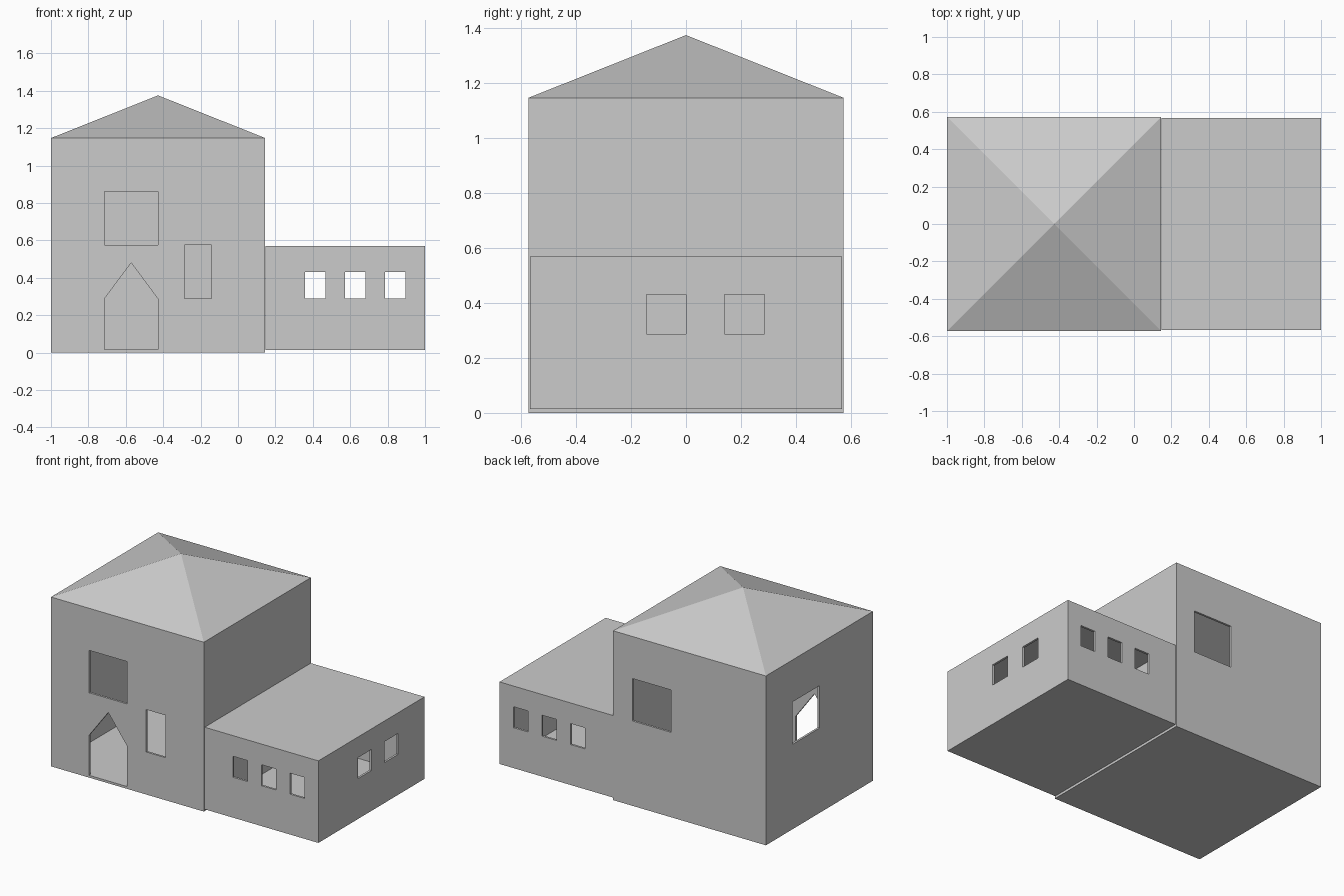
import bpy
import bmesh

if "Cube" in bpy.data.objects:
    bpy.data.objects.remove(bpy.data.objects["Cube"])

T = 0.0143          # wall thickness
E = 1.147           # eaves height of the main house
HX0, HX1, HY = -1.0, 0.1455, 0.573
APEX = 1.375


def add_loft(bm, rect, rings, flip=False):
    """Stack of (inset, z) rectangles joined into a closed skin."""
    x0, x1, y0, y1 = rect
    loops = []
    for d, z in rings:
        pts = [(x0 + d, y0 + d), (x1 - d, y0 + d), (x1 - d, y1 - d), (x0 + d, y1 - d)]
        loops.append([bm.verts.new((x, y, z)) for x, y in pts])
    faces = [bm.faces.new(loops[0][::-1]), bm.faces.new(loops[-1])]
    for a, b in zip(loops, loops[1:]):
        for i in range(4):
            j = (i + 1) % 4
            faces.append(bm.faces.new((a[i], a[j], b[j], b[i])))
    if flip:
        bmesh.ops.reverse_faces(bm, faces=faces)


def add_opening(bm, axis, pos, profile):
    """Prism through a wall at y=pos (axis 'y') or x=pos (axis 'x')."""
    def point(u, v, d):
        return (u, pos + d, v) if axis == 'y' else (pos + d, u, v)
    a = [bm.verts.new(point(u, v, -0.05)) for u, v in profile]
    b = [bm.verts.new(point(u, v, 0.05)) for u, v in profile]
    faces = [bm.faces.new(a), bm.faces.new(b[::-1])]
    n = len(profile)
    for i in range(n):
        j = (i + 1) % n
        faces.append(bm.faces.new((a[j], a[i], b[i], b[j])))
    bmesh.ops.recalc_face_normals(bm, faces=faces)


def box2d(u0, u1, v0, v1):
    return [(u0, v0), (u1, v0), (u1, v1), (u0, v1)]


def make_object(name, bm):
    mesh = bpy.data.meshes.new(name)
    bm.to_mesh(mesh)
    bm.free()
    ob = bpy.data.objects.new(name, mesh)
    bpy.context.collection.objects.link(ob)
    return ob


def cut_openings(ob, openings):
    bm = bmesh.new()
    for axis, pos, profile in openings:
        add_opening(bm, axis, pos, profile)
    cutter = make_object(ob.name + "_openings", bm)
    cutter.hide_render = True
    cutter.hide_viewport = False
    mod = ob.modifiers.new("openings", 'BOOLEAN')
    mod.operation = 'DIFFERENCE'
    mod.solver = 'EXACT'
    mod.object = cutter
    bpy.context.view_layer.objects.active = ob
    bpy.ops.object.modifier_apply(modifier=mod.name)
    bpy.data.objects.remove(cutter, do_unlink=True)


# Main house: open-topped walls with a floor
house = (HX0, HX1, -HY, HY)
bm = bmesh.new()
add_loft(bm, house, [(0, 0), (0, E), (T, E), (T, T)])
walls = make_object("house_walls", bm)
door = [(-0.714, 0.0155), (-0.429, 0.0155), (-0.429, 0.288), (-0.571, 0.48), (-0.714, 0.288)]
cut_openings(walls, [
    ('y', -HY, door),
    ('y', -HY, box2d(-0.714, -0.429, 0.575, 0.862)),   # upper front window
    ('y', -HY, box2d(-0.287, -0.143, 0.288, 0.575)),   # narrow front window
    ('y', HY, box2d(-0.287, 0.0, 0.575, 0.862)),       # back window
    ('x', HX0, box2d(0.0, 0.287, 0.575, 0.862)),       # left window
])

# Hollow pyramid roof
half = (HX1 - HX0) / 2
bm = bmesh.new()
for flat, z, top in ((0, E, APEX), (T, E, APEX - 0.012)):
    x0, x1, y0, y1 = HX0 + flat, HX1 - flat, -HY + flat, HY - flat
    base = [bm.verts.new((x, y, z)) for x, y in ((x0, y0), (x1, y0), (x1, y1), (x0, y1))]
    tip = bm.verts.new((HX0 + half, 0, top))
    for i in range(4):
        tri = (base[i], base[(i + 1) % 4], tip)
        bm.faces.new(tri[::-1] if flat else tri)
make_object("house_roof", bm)

# Low annex: closed hollow box with windows on three sides
AX0, AX1, AY = 0.148, 1.0, 0.568
annex = (AX0, AX1, -AY, AY)
bm = bmesh.new()
add_loft(bm, annex, [(0, T), (0, 0.57)])
add_loft(bm, annex, [(T, 2 * T), (T, 0.57 - T)], flip=True)
annex_ob = make_object("annex", bm)
openings = [('y', side * AY, box2d(x, x + 0.109, 0.288, 0.43))
            for side in (-1, 1) for x in (0.359, 0.573, 0.787)]
openings += [('x', AX1, box2d(y, y + 0.144, 0.288, 0.43)) for y in (-0.144, 0.141)]
cut_openings(annex_ob, openings)
